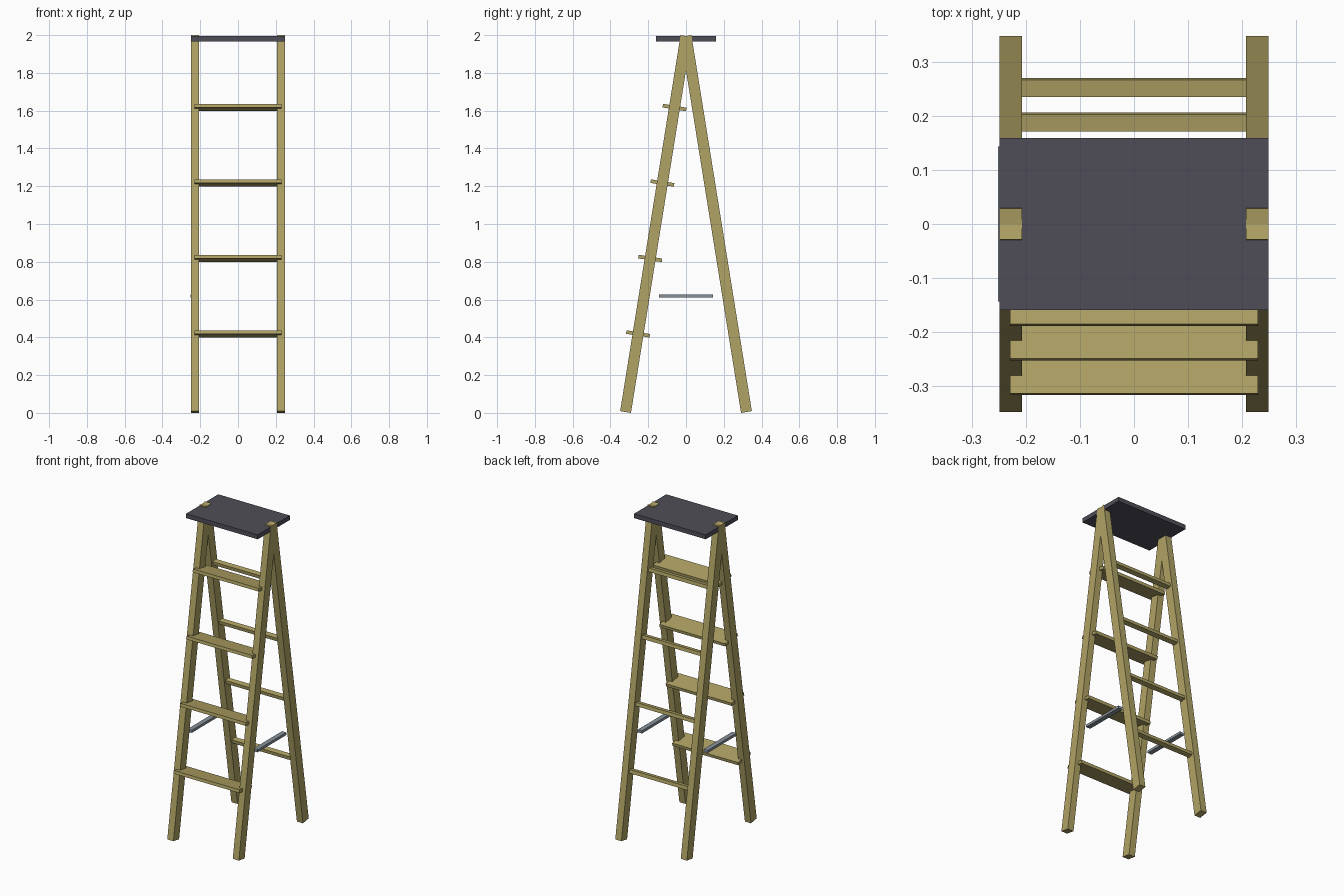
import bpy, math
from mathutils import Matrix

if "Cube" in bpy.data.objects:
    bpy.data.objects.remove(bpy.data.objects["Cube"])


def material(name, rgb):
    m = bpy.data.materials.new(name)
    m.diffuse_color = (*rgb, 1.0)
    m.use_nodes = True
    m.node_tree.nodes["Principled BSDF"].inputs["Base Color"].default_value = m.diffuse_color
    return m


WOOD = material("pale wood", (0.434, 0.366, 0.130))
DARK = material("dark grey", (0.078, 0.076, 0.097))
METAL = material("steel grey", (0.25, 0.29, 0.33))


def box(name, size, loc, mat, tilt=0.0):
    """Box of a given size, tilted about the x axis."""
    x, y, z = (s / 2 for s in size)
    verts = [(i * x, j * y, k * z) for i in (-1, 1) for j in (-1, 1) for k in (-1, 1)]
    faces = [(0, 1, 3, 2), (4, 6, 7, 5), (0, 4, 5, 1),
             (2, 3, 7, 6), (0, 2, 6, 4), (1, 5, 7, 3)]
    me = bpy.data.meshes.new(name)
    me.from_pydata(verts, [], faces)
    me.transform(Matrix.Translation(loc) @ Matrix.Rotation(tilt, 4, 'X'))
    me.materials.append(mat)
    ob = bpy.data.objects.new(name, me)
    bpy.context.collection.objects.link(ob)
    return ob


# Each leg runs from y = SPREAD at the floor to y = 0 at the top
SPREAD, Z0, Z1 = 0.32, 0.0046, 1.9954
ANGLE = math.atan2(SPREAD, Z1 - Z0)
LENGTH = math.hypot(SPREAD, Z1 - Z0)


def leg_y(z):
    return SPREAD * (Z1 - z) / (Z1 - Z0)


# Legs
for side, sx in (("left", -1), ("right", 1)):
    for end, sy in (("front", -1), ("back", 1)):
        box(f"{end}_leg_{side}", (0.0425, 0.058, LENGTH),
            (sx * 0.22875, sy * SPREAD / 2, 1.0), WOOD, sy * ANGLE)

# Front steps and back rungs, set square to the legs
for i in range(4):
    z = 0.418 + 0.3995 * i
    box(f"step_{i + 1}", (0.46, 0.126, 0.019), (0, -leg_y(z), z), WOOD, -ANGLE)
    box(f"back_rung_{i + 1}", (0.44, 0.032, 0.022), (0, leg_y(z), z), WOOD, ANGLE)

# Top platform, with the leg tips just showing through
box("top_platform", (0.5, 0.32, 0.028), (0, 0, 1.980), DARK)

# Spreader bars
for side, x in (("left", -0.2375), ("right", 0.2225)):
    box(f"spreader_bar_{side}", (0.03, 0.287, 0.016), (x, 0, 0.619), METAL)
